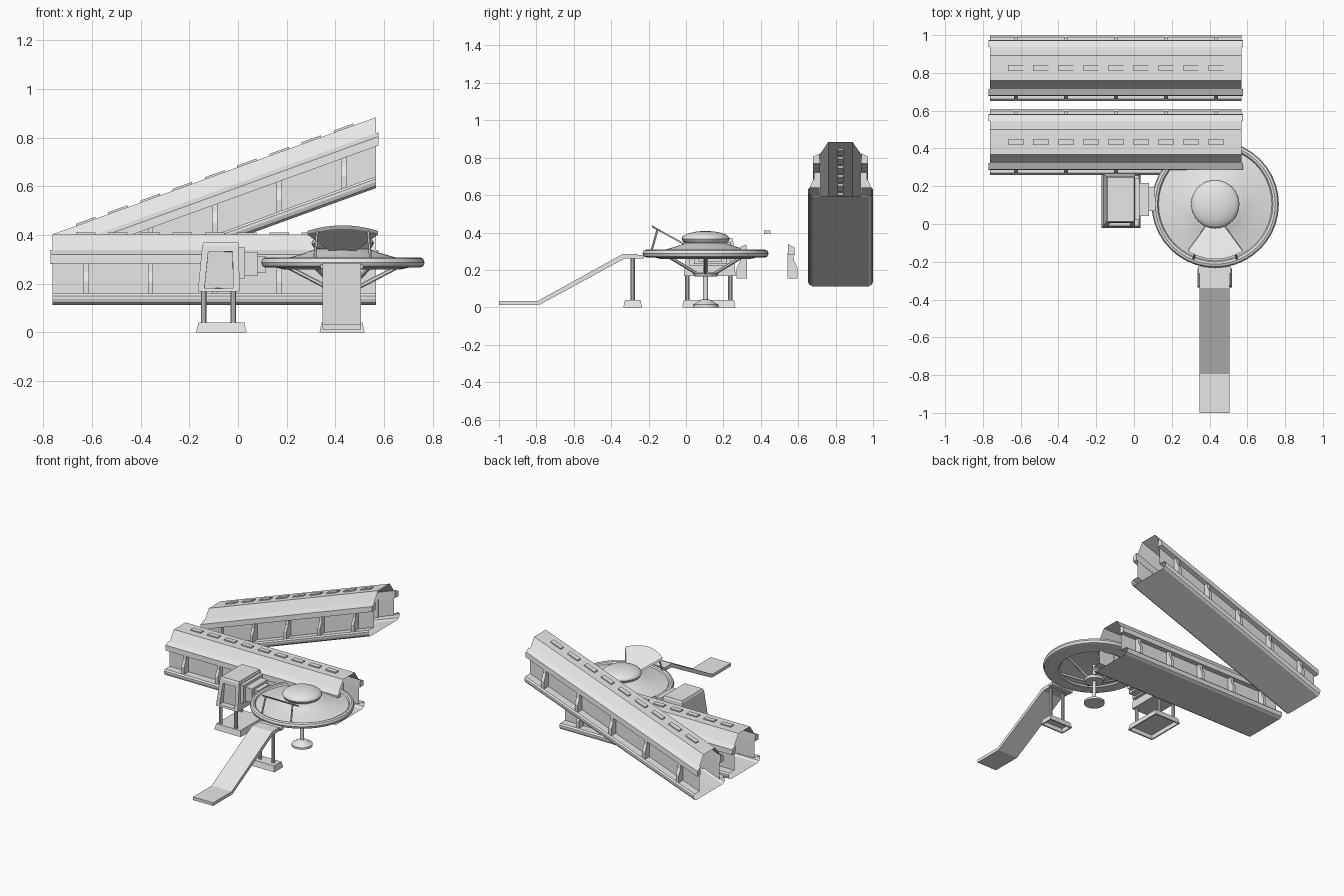
import bpy, bmesh, math
from mathutils import Vector

if "Cube" in bpy.data.objects:
    bpy.data.objects.remove(bpy.data.objects["Cube"])

grey = bpy.data.materials.new("light grey")
grey.diffuse_color = (0.8, 0.8, 0.8, 1)
grey.use_nodes = True
grey.node_tree.nodes["Principled BSDF"].inputs["Base Color"].default_value = grey.diffuse_color


def finish(name, bm, smooth=False, closed=True):
    if closed:
        bmesh.ops.recalc_face_normals(bm, faces=bm.faces[:])
    me = bpy.data.meshes.new(name)
    bm.to_mesh(me)
    bm.free()
    me.materials.append(grey)
    ob = bpy.data.objects.new(name, me)
    bpy.context.collection.objects.link(ob)
    if smooth:
        bpy.ops.object.select_all(action='DESELECT')
        ob.select_set(True)
        bpy.context.view_layer.objects.active = ob
        bpy.ops.object.shade_smooth_by_angle(angle=math.radians(35))
    return ob


def add_box(bm, x, y, z, top=None):
    """Box from ranges; top gives optional (x, y) ranges of the upper face."""
    tx, ty = top or (x, y)
    lo = [bm.verts.new((a, b, z[0])) for a, b in
          ((x[0], y[0]), (x[1], y[0]), (x[1], y[1]), (x[0], y[1]))]
    hi = [bm.verts.new((a, b, z[1])) for a, b in
          ((tx[0], ty[0]), (tx[1], ty[0]), (tx[1], ty[1]), (tx[0], ty[1]))]
    bm.faces.new(lo[::-1])
    bm.faces.new(hi)
    return [bm.faces.new((lo[i], lo[(i + 1) % 4], hi[(i + 1) % 4], hi[i])) for i in range(4)]


def add_prism(bm, pts, x0, x1, closed=True):
    """Profile of (y, z) points swept along x, as a solid or an open sheet."""
    a = [bm.verts.new((x0, y, z)) for y, z in pts]
    b = [bm.verts.new((x1, y, z)) for y, z in pts]
    n = len(pts)
    for i in range(n if closed else n - 1):
        j = (i + 1) % n
        bm.faces.new((a[i], a[j], b[j], b[i]))
    if closed:
        bm.faces.new(a[::-1])
        bm.faces.new(b)


def add_rod(bm, p, q, r, n=8):
    p, q = Vector(p), Vector(q)
    d = q - p
    m = d.to_track_quat('Z', 'Y').to_matrix().to_4x4()
    m.translation = (p + q) / 2
    bmesh.ops.create_cone(bm, cap_ends=True, segments=n, radius1=r, radius2=r,
                          depth=d.length, matrix=m)


def lathe(name, pts, cx, cy, n=40):
    bm = bmesh.new()
    rings = []
    for r, z in pts:
        if r == 0:
            rings.append([bm.verts.new((cx, cy, z))] * n)
        else:
            rings.append([bm.verts.new((cx + r * math.cos(2 * math.pi * i / n),
                                        cy + r * math.sin(2 * math.pi * i / n), z))
                          for i in range(n)])
    for a, b in zip(rings, rings[1:]):
        for i in range(n):
            j = (i + 1) % n
            vs = list(dict.fromkeys((a[i], a[j], b[j], b[i])))
            bm.faces.new(vs)
    return finish(name, bm, smooth=True)


# ---- Two covered track halls: one level, one rising to the right ----
X0, X1 = -0.762, 0.568
half = [(0.0, 0.112), (0.15, 0.112), (0.168, 0.122), (0.174, 0.138), (0.174, 0.15),
        (0.165, 0.16), (0.112, 0.16), (0.112, 0.335), (0.092, 0.363), (0.065, 0.403)]
rail = [(0.110, 0.283), (0.148, 0.283), (0.146, 0.32), (0.112, 0.338)]
post = [(0.108, 0.155), (0.163, 0.155), (0.163, 0.21), (0.143, 0.25), (0.140, 0.29), (0.108, 0.29)]


def hall(label, cy, slope):
    def emit(part, bm, closed=True):
        for v in bm.verts:
            v.co.z += slope * (v.co.x - X0)
        finish(label + "_" + part, bm, closed=closed)

    bm = bmesh.new()
    right = [(cy + y, z) for y, z in half]
    left = [(cy - y, z) for y, z in half[:0:-1]]
    loop = right + left                         # around and back to the floor centre
    a = [bm.verts.new((X0, y, z)) for y, z in loop]
    b = [bm.verts.new((X1, y, z)) for y, z in loop]
    for i in range(len(loop)):
        j = (i + 1) % len(loop)
        bm.faces.new((a[i], a[j], b[j], b[i]))
    emit("shell", bm)

    rails, posts, lamps = bmesh.new(), bmesh.new(), bmesh.new()
    for s in (-1, 1):
        add_prism(rails, [(cy + s * y, z) for y, z in rail], X0 - 0.008, X1 + 0.01)
        for i in range(5):
            x = -0.624 + 0.2645 * i
            add_prism(posts, [(cy + s * y, z) for y, z in post], x - 0.011, x + 0.011)
    for i in range(9):
        x = -0.626 + 0.1325 * i
        add_box(lamps, (x - 0.04, x + 0.04), (cy - 0.017, cy + 0.017), (0.393, 0.411))
    emit("side_rails", rails)
    emit("wall_posts", posts)
    emit("roof_lamps", lamps)


hall("level_hall", 0.434, 0.0)
hall("rising_hall", 0.826, 0.362)

# ---- Round platform ----
CX, CY = 0.43, 0.105
lathe("round_platform", [(0, 0.345), (0.11, 0.343), (0.15, 0.328), (0.21, 0.31), (0.30, 0.294),
                         (0.306, 0.304), (0.318, 0.308), (0.331, 0.303), (0.337, 0.288),
                         (0.331, 0.272), (0.318, 0.267), (0.29, 0.27), (0.235, 0.258),
                         (0.225, 0.268), (0.1, 0.29), (0, 0.29)], CX, CY)
dome = [(0.10, 0.338), (0.12, 0.35), (0.128, 0.366)]
dome += [(0.128 * math.cos(t * math.pi / 16), 0.366 + 0.042 * math.sin(t * math.pi / 16))
         for t in range(1, 8)] + [(0, 0.408)]
lathe("centre_dome", dome, CX, CY, 32)
lathe("platform_hub", [(0, 0.19), (0.06, 0.19), (0.068, 0.182), (0.06, 0.165), (0, 0.165)], CX, CY, 24)
lathe("platform_foot", [(0, 0.042), (0.022, 0.042), (0.04, 0.03), (0.068, 0.014), (0.068, 0),
                        (0, 0)], CX, CY, 24)
bm = bmesh.new()
add_rod(bm, (CX, CY, 0.03), (CX, CY, 0.30), 0.013, 12)
for i in range(6):
    c, s = math.cos(i * math.pi / 3), math.sin(i * math.pi / 3)
    add_rod(bm, (CX + 0.05 * c, CY + 0.05 * s, 0.178), (CX + 0.23 * c, CY + 0.23 * s, 0.272), 0.009, 6)
finish("platform_struts", bm)

# ---- Fan-shaped tilted panel on two stays ----
bm = bmesh.new()
outline = [(0.145 * t / 6, -0.178 + 0.042 * (t / 6) ** 2) for t in range(-6, 7)]
outline += [(0.045, 0.0), (-0.045, 0.0)]
lo = [bm.verts.new((CX + x, y, 0.328 - 0.55 * y)) for x, y in outline]
hi = [bm.verts.new((CX + x, y - 0.008, 0.342 - 0.55 * y)) for x, y in outline]
bm.faces.new(lo[::-1])
bm.faces.new(hi)
for i in range(len(lo)):
    j = (i + 1) % len(lo)
    bm.faces.new((lo[i], lo[j], hi[j], hi[i]))
finish("fan_panel", bm)
bm = bmesh.new()
for s in (-1, 1):
    add_rod(bm, (CX + s * 0.115, -0.185, 0.30), (CX + s * 0.105, -0.152, 0.418), 0.006, 6)
finish("fan_panel_stays", bm)

# ---- Control booth with recessed window, legs, hollow base and stepped link ----
bm = bmesh.new()
sides = add_box(bm, (-0.165, 0.006), (-0.012, 0.265), (0.168, 0.358),
                ((-0.147, 0.004), (0.008, 0.252)))
bmesh.ops.recalc_face_normals(bm, faces=bm.faces[:])
front = sides[0]
bmesh.ops.inset_region(bm, faces=[front], thickness=0.037)
for v in front.verts:                     # window recess, pushed into the booth
    if v.co.z < 0.26:
        v.co.z -= 0.012
new = bmesh.ops.inset_region(bm, faces=[front], thickness=0.0005)
for v in front.verts:
    v.co.y += 0.04 if v.co.z < 0.26 else 0.02
finish("booth_body", bm)
bm = bmesh.new()
add_box(bm, (-0.147, 0.004), (0.008, 0.252), (0.358, 0.371), ((-0.14, 0.0), (0.014, 0.246)))
finish("booth_roof", bm)
bm = bmesh.new()
add_box(bm, (0.004, 0.028), (0.02, 0.24), (0.222, 0.348), None)
add_box(bm, (0.02, 0.08), (0.042, 0.218), (0.232, 0.33), None)
add_box(bm, (0.07, 0.112), (0.068, 0.192), (0.245, 0.315), None)
finish("booth_link", bm)


def base(name, x, y, posts, top):
    """Tapered base, hollow underneath, with upright posts."""
    bm = bmesh.new()
    add_box(bm, x, y, (0.0, 0.04), ((x[0] + 0.009, x[1] - 0.009), (y[0] + 0.009, y[1] - 0.009)))
    bmesh.ops.recalc_face_normals(bm, faces=bm.faces[:])
    bottom = min(bm.faces, key=lambda f: f.calc_center_median().z)
    bmesh.ops.inset_region(bm, faces=[bottom], thickness=0.014)
    bmesh.ops.inset_region(bm, faces=[bottom], thickness=0.0005)
    for v in bottom.verts:
        v.co.z += 0.03
    finish(name + "_base", bm)
    bm = bmesh.new()
    for px, py in posts:
        add_rod(bm, (px, py, 0.035), (px, py, top), 0.012, 10)
    finish(name + "_posts", bm, smooth=True)


base("booth", (-0.172, 0.035), (-0.02, 0.265),
     [(px, py) for px in (-0.14, -0.02) for py in (0.006, 0.236)], 0.18)

# ---- Access ramp with its stand ----
bm = bmesh.new()
add_prism(bm, [(-1.0, 0.012), (-0.785, 0.012), (-0.33, 0.26), (-0.258, 0.26), (-0.258, 0.285),
               (-0.338, 0.285), (-0.793, 0.034), (-1.0, 0.034)], 0.347, 0.505)
finish("ramp", bm)
bm = bmesh.new()
add_box(bm, (0.34, 0.513), (-0.262, -0.225), (0.262, 0.28))
finish("ramp_bridge", bm)
base("ramp_stand", (0.335, 0.52), (-0.335, -0.235), [(0.375, -0.285), (0.478, -0.285)], 0.265)
